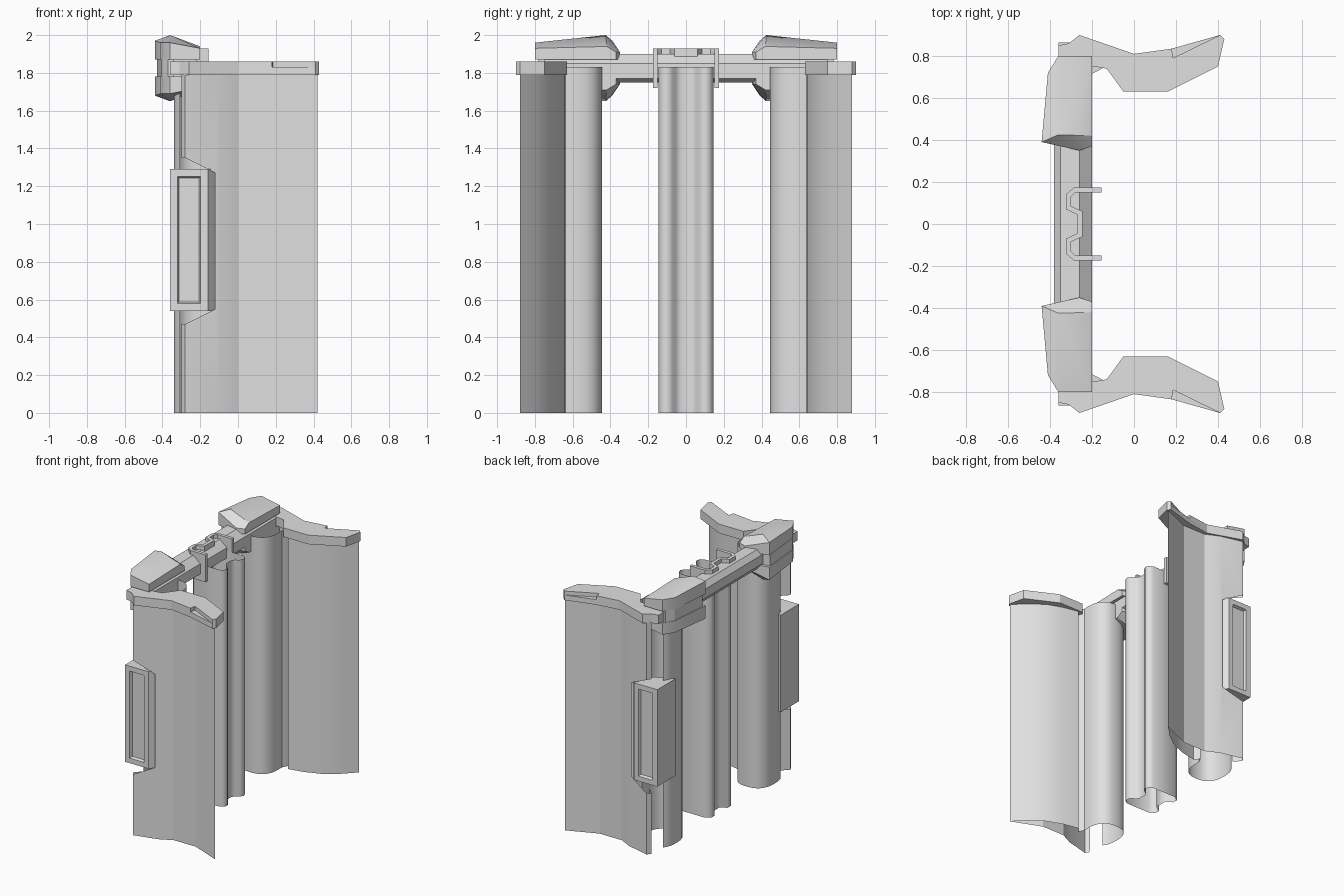
import bpy, bmesh, math

cube = bpy.data.objects.get("Cube")
if cube:
    bpy.data.objects.remove(cube, do_unlink=True)

grey = bpy.data.materials.new("light_grey")
grey.use_nodes = True
colour = (0.75, 0.75, 0.75, 1)
grey.diffuse_color = colour
grey.node_tree.nodes["Principled BSDF"].inputs["Base Color"].default_value = colour


def finish(name, bm, mirror=True, angle=20):
    """Turn a bmesh into an object, mirrored front to back."""
    bmesh.ops.remove_doubles(bm, verts=bm.verts, dist=0.0005)
    bmesh.ops.recalc_face_normals(bm, faces=bm.faces)
    mesh = bpy.data.meshes.new(name)
    bm.to_mesh(mesh)
    bm.free()
    mesh.materials.append(grey)
    ob = bpy.data.objects.new(name, mesh)
    bpy.context.collection.objects.link(ob)
    bpy.ops.object.select_all(action='DESELECT')
    ob.select_set(True)
    bpy.context.view_layer.objects.active = ob
    bpy.ops.object.shade_smooth_by_angle(angle=math.radians(angle))
    if mirror:
        mod = ob.modifiers.new("Mirror", 'MIRROR')
        mod.use_axis = (False, True, False)
    return ob


def sheet(bm, path, z0, z1):
    """Vertical sheet along an open path."""
    lo = [bm.verts.new((x, y, z0)) for x, y in path]
    hi = [bm.verts.new((x, y, z1)) for x, y in path]
    for i in range(len(path) - 1):
        bm.faces.new((lo[i], lo[i + 1], hi[i + 1], hi[i]))


def prism(bm, plan, z0, z1):
    """Solid upright prism."""
    lo = [bm.verts.new((x, y, z0)) for x, y in plan]
    hi = [bm.verts.new((x, y, z1)) for x, y in plan]
    bm.faces.new(lo)
    bm.faces.new(hi)
    for i in range(len(plan)):
        j = (i + 1) % len(plan)
        bm.faces.new((lo[i], lo[j], hi[j], hi[i]))


# Side panels: curved inner skin, rounded column, notched outer skin
TOP = 1.83
bm = bmesh.new()
inner = [(0.42, 0.88), (0.33, 0.79), (0.22, 0.71), (0.1, 0.665),
         (-0.02, 0.64), (-0.05, 0.68), (-0.07, 0.64)]
# The column is a squarish rounded section, open towards the outer skin
steps = 20
for i in range(steps + 1):
    a = math.radians(-10 + 235 * i / steps)
    c, s = math.cos(a), math.sin(a)
    inner.append((-0.205 + 0.135 * math.copysign(abs(c) ** 0.8, c),
                  0.6 - 0.155 * math.copysign(abs(s) ** 0.8, s)))
sheet(bm, inner, 0, TOP)
sheet(bm, [(-0.1, 0.835), (0, 0.785), (0.19, 0.785), (0.42, 0.88)], 0, TOP)
for z0, z1 in ((0, 0.47), (1.35, TOP)):
    sheet(bm, [(-0.25, 0.8), (-0.3, 0.85), (-0.28, 0.88)], z0, z1)
notch = [(-0.1, 0), (-0.28, 0), (-0.28, 0.47), (-0.12, 0.55),
         (-0.12, 1.27), (-0.28, 1.35), (-0.28, TOP), (-0.1, TOP)]
bm.faces.new([bm.verts.new((x, 0.81 - x * 0.25, z)) for x, z in notch])
finish("side_panels", bm)

# Panel caps: full lower slab and a stepped upper slab
rest = [(0.43, 0.88), (0.40, 0.75), (0.16, 0.63), (-0.05, 0.63), (-0.13, 0.74),
        (-0.19, 0.75), (-0.36, 0.76), (-0.36, 0.85), (-0.31, 0.86),
        (-0.26, 0.90), (0, 0.81)]
bm = bmesh.new()
prism(bm, [(0.41, 0.90)] + rest + [(0.18, 0.835)], 1.79, 1.83)
finish("panel_cap_bases", bm)
bm = bmesh.new()
prism(bm, [(0.41, 0.90)] + rest + [(0.18, 0.835), (0.185, 0.79)], 1.83, 1.86)
finish("panel_cap_tops", bm)

# Side grips with a recessed slot
bm = bmesh.new()
prism(bm, [(-0.36, 0.64), (-0.36, 0.865), (-0.16, 0.865), (-0.125, 0.82),
           (-0.125, 0.755), (-0.19, 0.72)], 0.54, 1.29)
bmesh.ops.recalc_face_normals(bm, faces=bm.faces)
face = [f for f in bm.faces if f.normal.y > 0.99]
bmesh.ops.inset_region(bm, faces=face, thickness=0.055)
bmesh.ops.inset_region(bm, faces=face, thickness=0.012, depth=-0.02)
finish("side_grips", bm)

# Middle post: open hollow section with grooves front and rear
bm = bmesh.new()
sheet(bm, [(-0.08, 0), (-0.08, 0.03), (-0.065, 0.055), (-0.035, 0.07), (-0.02, 0.1),
           (-0.03, 0.13), (-0.06, 0.145), (-0.26, 0.145), (-0.3, 0.12),
           (-0.3, 0.08), (-0.25, 0.05), (-0.25, 0)], 0, TOP)
finish("middle_post", bm, angle=60)

# Cross bar
section = [(-0.38, 1.79), (-0.38, 1.86), (-0.35, 1.9), (-0.26, 1.9),
           (-0.2, 1.85), (-0.2, 1.77), (-0.24, 1.75), (-0.35, 1.75)]
bm = bmesh.new()
ends = [[bm.verts.new((x, y, z)) for x, z in section] for y in (-0.75, 0.75)]
for end in ends:
    bm.faces.new(end)
for i in range(len(section)):
    j = (i + 1) % len(section)
    bm.faces.new((ends[0][i], ends[0][j], ends[1][j], ends[1][i]))
finish("cross_bar", bm, mirror=False)

# Bent clip over the bar, with long side legs
bm = bmesh.new()
prism(bm, [(-0.27, 0), (-0.27, 0.045), (-0.325, 0.07), (-0.325, 0.14), (-0.285, 0.175),
           (-0.28, 0.15), (-0.3, 0.13), (-0.3, 0.085), (-0.245, 0.06), (-0.245, 0)],
      1.83, 1.93)
finish("bar_clip", bm)
bm = bmesh.new()
prism(bm, [(-0.285, 0.15), (-0.285, 0.175), (-0.155, 0.175), (-0.155, 0.15)], 1.72, 1.93)
finish("clip_legs", bm)

# Corner clamps: faceted upper and lower jaws joined by a rear web
plan = [(-0.44, 0.39, 1.97), (-0.26, 0.35, 1.91), (-0.2, 0.37, 1.91), (-0.2, 0.42, 1.94),
        (-0.2, 0.8, 1.93), (-0.36, 0.8, 1.96), (-0.41, 0.72, 1.96)]
for name, flip in (("upper_jaws", False), ("lower_jaws", True)):
    bm = bmesh.new()
    base = [bm.verts.new((x, y, 1.87)) for x, y, z in plan]
    rim = [bm.verts.new(p) for p in plan]
    peak = bm.verts.new((-0.36, 0.425, 2.0))
    bm.faces.new(base)
    for i in range(len(plan)):
        j = (i + 1) % len(plan)
        bm.faces.new((base[i], base[j], rim[j], rim[i]))
        bm.faces.new((rim[i], rim[j], peak))
    if flip:
        for v in bm.verts:
            v.co.z = 3.65 - v.co.z
    finish(name, bm, angle=30)
bm = bmesh.new()
prism(bm, [(-0.43, 0.41), (-0.34, 0.39), (-0.34, 0.78), (-0.37, 0.78), (-0.405, 0.72)],
      1.77, 1.88)
finish("clamp_webs", bm)
